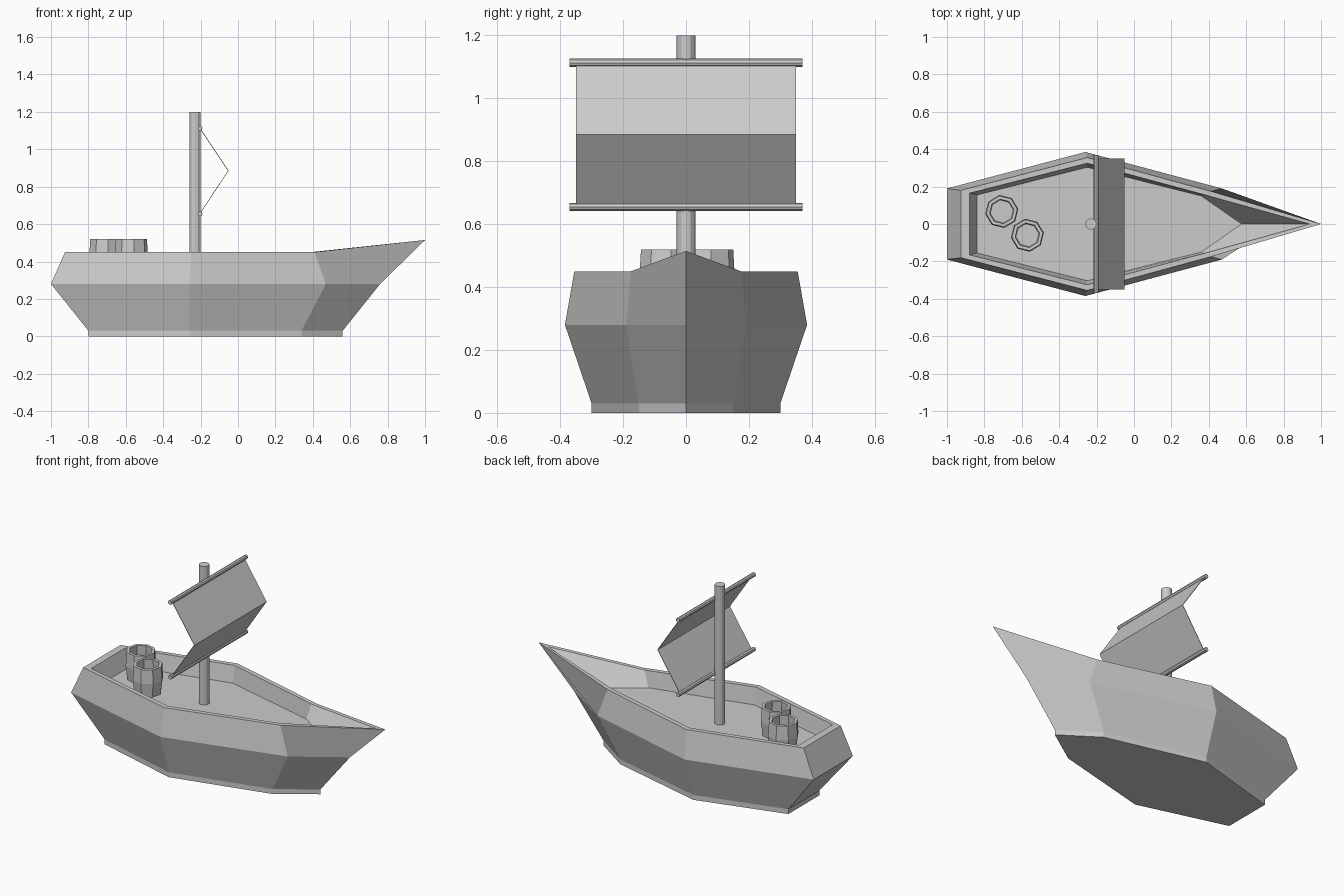
import bpy, bmesh
from math import pi, cos, sin

if "Cube" in bpy.data.objects:
    bpy.data.objects.remove(bpy.data.objects["Cube"])


def make_object(name, bm):
    bmesh.ops.recalc_face_normals(bm, faces=bm.faces[:])
    mesh = bpy.data.meshes.new(name)
    bm.to_mesh(mesh)
    bm.free()
    ob = bpy.data.objects.new(name, mesh)
    bpy.context.collection.objects.link(ob)
    return ob


def loft(name, rings, cap=True):
    """Join equal-length closed rings with quads, capping both ends."""
    bm = bmesh.new()
    loops = [[bm.verts.new(p) for p in ring] for ring in rings]
    n = len(loops[0])
    for a, b in zip(loops, loops[1:]):
        for i in range(n):
            j = (i + 1) % n
            bm.faces.new((a[i], a[j], b[j], b[i]))
    if cap:
        bm.faces.new(loops[0])
        bm.faces.new(loops[-1])
    return make_object(name, bm)


# Hull: mirrored seven-point outlines from keel up to rim, then down to the deck
def outline(stern, mid, fore, bow, z, bow_z=None):
    side = [(*p, z) for p in (stern, mid, fore)]
    tip = [(bow, 0, z if bow_z is None else bow_z)]
    return side + tip + [(x, -y, h) for x, y, h in reversed(side)]


loft("hull", [
    outline((-.80, .15), (-.26, .30), (.34, .15), .56, 0),
    outline((-.80, .15), (-.26, .30), (.34, .15), .56, .03),
    outline((-1.0, .19), (-.26, .385), (.47, .19), .76, .28),
    outline((-.925, .18), (-.25, .355), (.41, .175), 1.0, .45, .515),
    outline((-.88, .165), (-.25, .325), (.39, .153), .94, .45, .505),
    outline((-.84, .155), (-.25, .303), (.36, .15), .575, .35),
])


# Round parts: profile of (radius, height) pairs
def turned(name, x, y, profile, sides, turn=0):
    return loft(name, [[(x + r * cos(turn + 2 * pi * i / sides),
                         y + r * sin(turn + 2 * pi * i / sides), z)
                        for i in range(sides)] for r, z in profile])


turned("mast", -.23, 0, [(.03, .35), (.03, 1.2)], 12)

# Open barrels
barrel = [(.078, .35), (.089, .435), (.084, .52), (.066, .52), (.07, .435), (.062, .365)]
for i, (x, y) in enumerate([(-.707, .067), (-.57, -.06)]):
    turned(f"barrel_{i + 1}", x, y, barrel, 8, .15)

# Yards above and below the sail
for name, z in (("upper_yard", 1.113), ("lower_yard", .655)):
    loft(name, [[(-.203 + .013 * cos(pi * k / 4), y, z + .013 * sin(pi * k / 4))
                 for k in range(8)] for y in (-.37, .37)])

# Folded sail
loft("sail", [[(x, y, z) for x, z in
               ((-.2, 1.11), (-.05, .885), (-.2, .658), (-.204, .658), (-.054, .885), (-.204, 1.11))]
              for y in (-.35, .35)])
